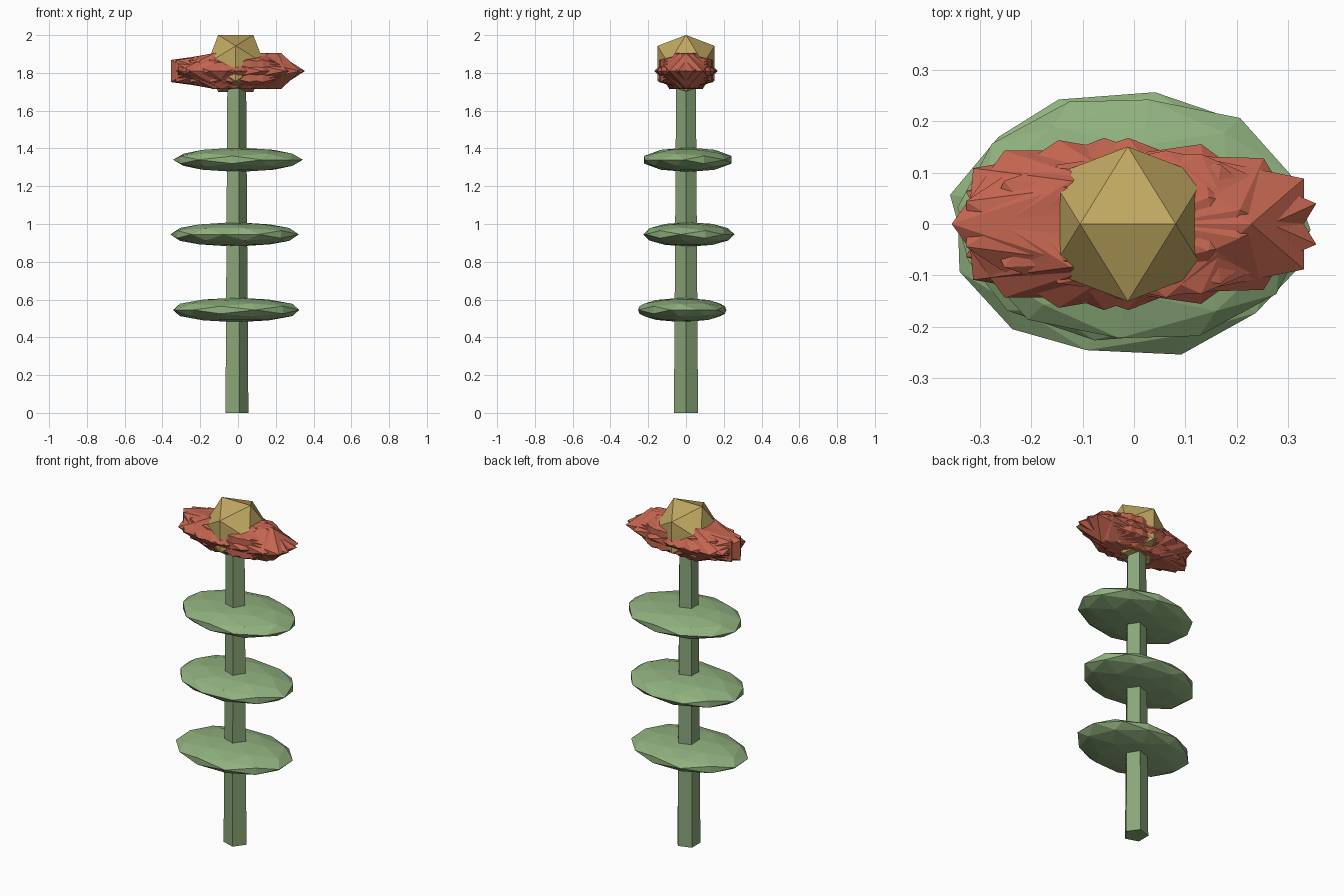
import bpy, bmesh, math
from mathutils import Matrix, Vector

if "Cube" in bpy.data.objects:
    bpy.data.objects.remove(bpy.data.objects["Cube"])

CX = -0.012  # stem axis
PHI = (1 + 5 ** 0.5) / 2


def material(name, rgb):
    m = bpy.data.materials.new(name)
    m.diffuse_color = (*rgb, 1)
    m.use_nodes = True
    m.node_tree.nodes["Principled BSDF"].inputs["Base Color"].default_value = m.diffuse_color
    return m


GREEN = material("leaf_green", (0.28, 0.44, 0.21))
STEM = material("stem_green", (0.25, 0.38, 0.19))
RED = material("petal_red", (0.55, 0.13, 0.08))
GOLD = material("centre_gold", (0.53, 0.39, 0.12))


def finish(name, bm, mat):
    bmesh.ops.recalc_face_normals(bm, faces=bm.faces[:])
    me = bpy.data.meshes.new(name)
    bm.to_mesh(me)
    bm.free()
    me.materials.append(mat)
    bpy.context.collection.objects.link(bpy.data.objects.new(name, me))


def ball(name, mat, size, centre, spin=0.0, fine=False):
    """Icosahedron with an edge on top, spun about z, then squashed."""
    bm = bmesh.new()
    for s in (-1, 1):
        for t in (-PHI, PHI):
            for p in ((s, 0, t), (0, t, s), (t, s, 0)):
                bm.verts.new(Vector(p).normalized())
    bmesh.ops.convex_hull(bm, input=bm.verts[:])
    if fine:
        bmesh.ops.subdivide_edges(bm, edges=bm.edges[:], cuts=1, use_grid_fill=True)
        for v in bm.verts:
            v.co.normalize()
    m = (Matrix.Translation(centre) @ Matrix.Diagonal((*size, 1))
         @ Matrix.Rotation(spin, 4, 'Z'))
    bm.transform(m)
    finish(name, bm, mat)


# Five-sided tapered stem with a corner towards +x
bm = bmesh.new()
bmesh.ops.create_cone(bm, cap_ends=True, segments=5, radius1=0.067, radius2=0.055, depth=1.75)
a = max(bm.verts, key=lambda v: v.co.x).co
bm.transform(Matrix.Translation((CX, 0, 0.875)) @ Matrix.Rotation(-math.atan2(a.y, a.x), 4, 'Z'))
finish("stem", bm, STEM)

# Three flat leaf discs, each slightly off the axis
for i, (x, y, z, spin) in enumerate([(-0.01, -0.02, 0.545, 0.3),
                                     (-0.018, 0.015, 0.945, 1.4),
                                     (0.0, 0.01, 1.34, 2.5)]):
    ball(f"leaf_{i + 1}", GREEN, (0.345, 0.245, 0.065), (x, y, z), spin, True)

# Ring of overlapping spiky petals
N = 10
for k in range(N):
    t = 2 * math.pi * k / N
    if t > math.pi:
        t -= 2 * math.pi
    ball(f"petal_{k + 1}", RED, (0.316, 0.168, 0.112),
         (CX + 0.074 * math.cos(t), 0, 1.81), t / 2)

# Flower centre
ball("flower_centre", GOLD, (0.177, 0.177, 0.177), (CX, 0, 1.85))
